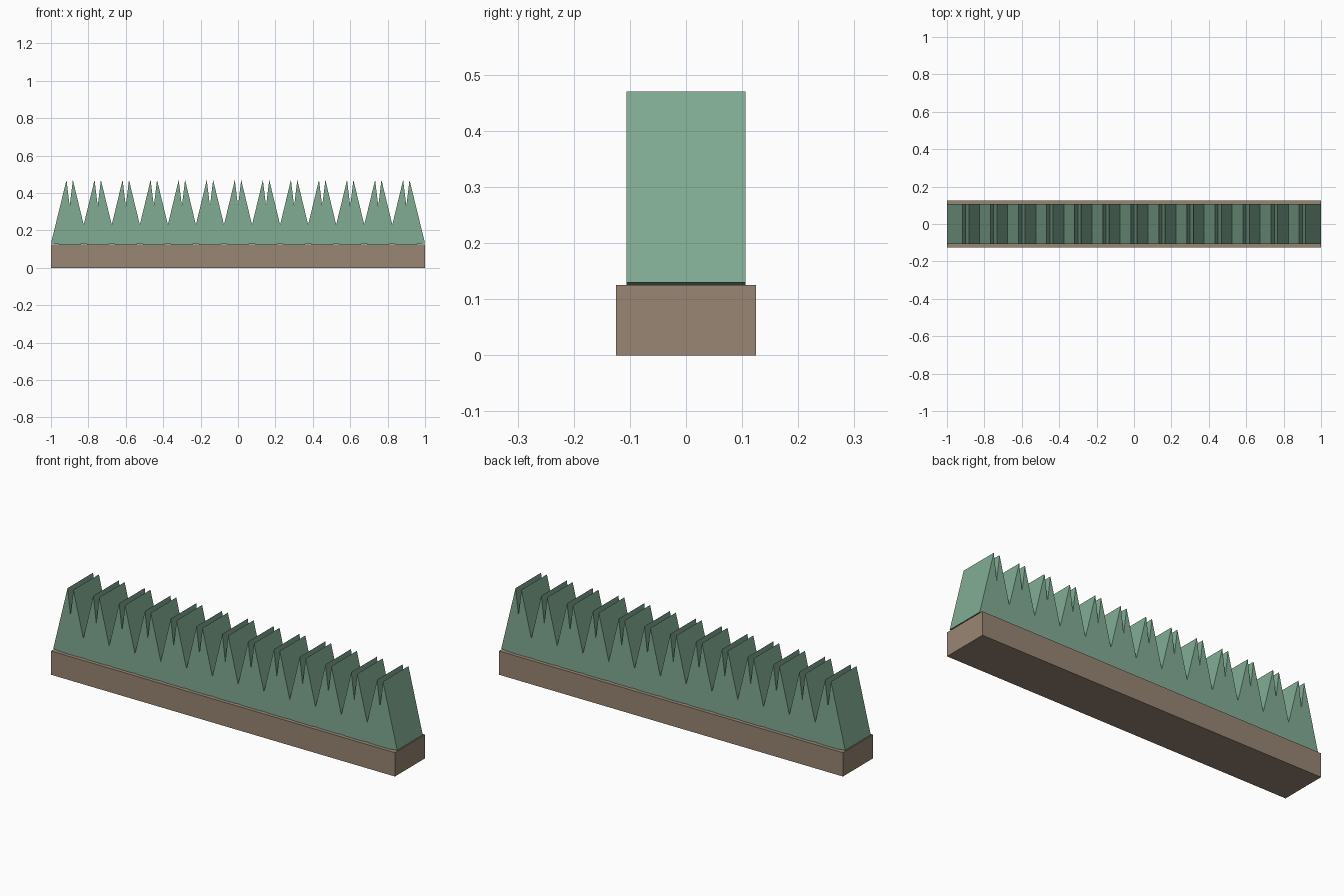
import bpy, bmesh

cube = bpy.data.objects.get("Cube")
if cube:
    bpy.data.objects.remove(cube, do_unlink=True)


def material(name, rgb):
    mat = bpy.data.materials.new(name)
    mat.use_nodes = True
    color = (*rgb, 1)
    mat.diffuse_color = color
    mat.node_tree.nodes["Principled BSDF"].inputs["Base Color"].default_value = color
    return mat


def extruded(name, outline, half_depth, mat):
    """Closed x-z outline extruded along y, centred on y = 0."""
    bm = bmesh.new()
    face = bm.faces.new([bm.verts.new((x, -half_depth, z)) for x, z in outline])
    side = bmesh.ops.extrude_face_region(bm, geom=[face])["geom"]
    verts = [v for v in side if isinstance(v, bmesh.types.BMVert)]
    bmesh.ops.translate(bm, verts=verts, vec=(0, 2 * half_depth, 0))
    bmesh.ops.recalc_face_normals(bm, faces=bm.faces)
    mesh = bpy.data.meshes.new(name)
    bm.to_mesh(mesh)
    bm.free()
    mesh.materials.append(mat)
    obj = bpy.data.objects.new(name, mesh)
    bpy.context.collection.objects.link(obj)
    return obj


soil = material("soil brown", (0.314, 0.238, 0.178))
leaf = material("leaf green", (0.22, 0.413, 0.296))

# Soil bed
extruded("soil_bed", [(-1, 0), (1, 0), (1, 0.125), (-1, 0.125)], 0.125, soil)

# Row of overlapping twin-tipped tufts, merged into one outline
TUFTS, STEP = 13, 0.15
centers = [(i - (TUFTS - 1) / 2) * STEP for i in range(TUFTS)]
top, bottom = [], []
for i, c in enumerate(centers):
    top += [(c - 0.017, 0.47), (c, 0.33), (c + 0.017, 0.47)]
    bottom += [(c - 0.05, 0.125), (c + 0.05, 0.125)]
    if i < TUFTS - 1:
        top.append((c + STEP / 2, 0.23))
        bottom.append((c + STEP / 2, 0.1275))
outline = [(-1, 0.13)] + bottom + [(1, 0.13)] + top[::-1]
extruded("grass_row", outline, 0.106, leaf)
